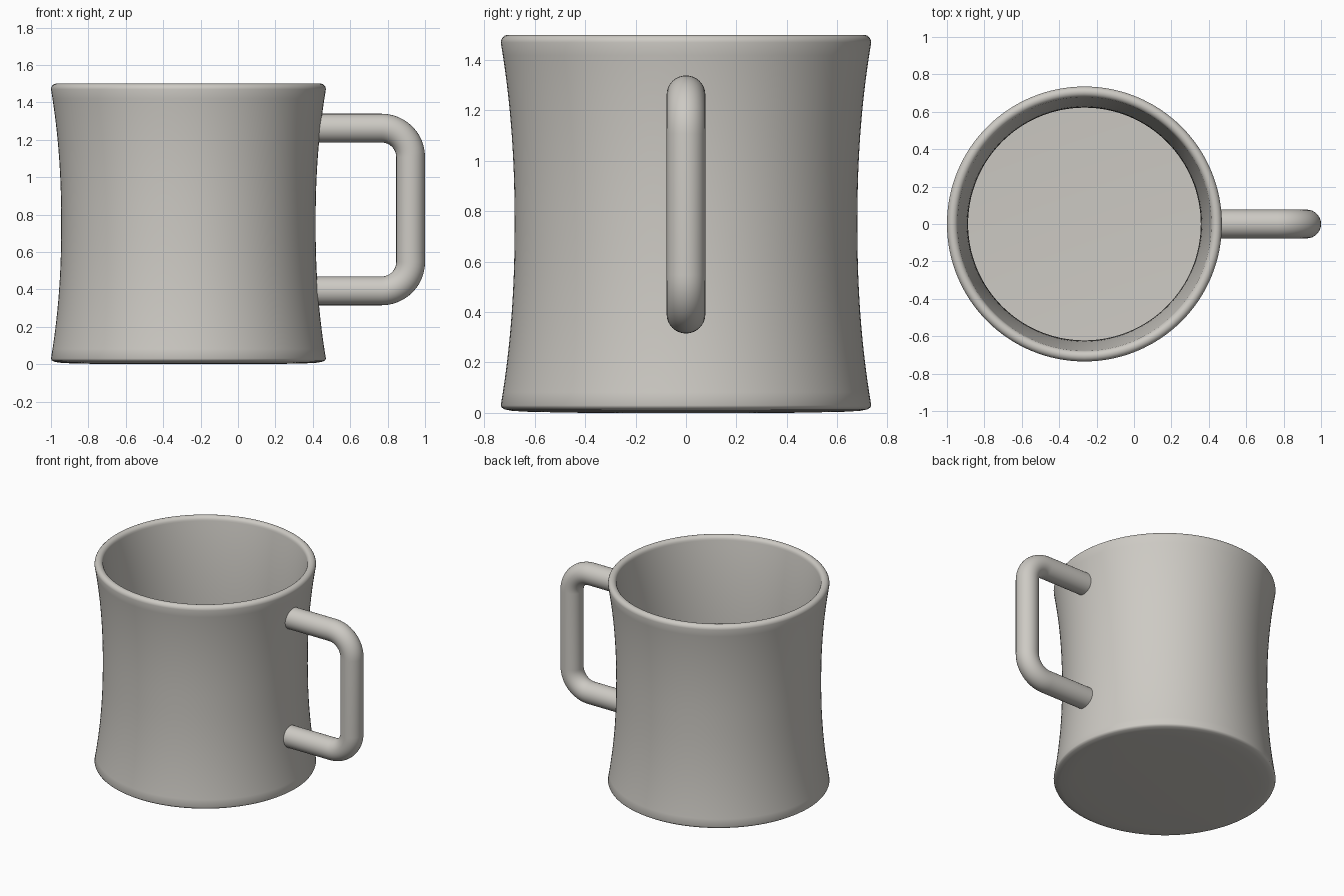
import bpy, bmesh, math
from mathutils import Vector

if "Cube" in bpy.data.objects:
    bpy.data.objects.remove(bpy.data.objects["Cube"])

CX = -0.265          # mug axis
WALL = 0.058         # wall thickness

mat = bpy.data.materials.new("warm_grey_ceramic")
mat.diffuse_color = (0.61, 0.59, 0.55, 1)
mat.use_nodes = True
mat.node_tree.nodes["Principled BSDF"].inputs["Base Color"].default_value = mat.diffuse_color


def finish(bm, name, angle):
    bmesh.ops.recalc_face_normals(bm, faces=bm.faces)
    me = bpy.data.meshes.new(name)
    bm.to_mesh(me)
    bm.free()
    me.materials.append(mat)
    ob = bpy.data.objects.new(name, me)
    bpy.context.collection.objects.link(ob)
    bpy.ops.object.select_all(action='DESELECT')
    ob.select_set(True)
    bpy.context.view_layer.objects.active = ob
    bpy.ops.object.shade_smooth_by_angle(angle=math.radians(angle))
    return ob


def skin(bm, rings):
    """Bridge consecutive closed rings of vertices with quads."""
    for a, b in zip(rings, rings[1:]):
        n = len(a)
        for i in range(n):
            j = (i + 1) % n
            bm.faces.new((a[i], a[j], b[j], b[i]))


def radius(z):
    """Waisted outer wall."""
    return 0.68 + 0.055 * abs((z - 0.75) / 0.72) ** 2.2


# Mug body: softly rounded base, waisted wall, rounded rim, inner wall, floor
zs = [0.03 + 1.44 * i / 28 for i in range(29)]
profile = [(0.40, 0.0), (0.62, 0.004), (0.69, 0.008), (0.72, 0.014), (0.731, 0.021)]
profile += [(radius(z), z) for z in zs]
mid = radius(1.47) - WALL / 2
for k in range(1, 9):
    a = math.pi * k / 9
    profile.append((mid + WALL / 2 * math.cos(a), 1.47 + 0.03 * math.sin(a)))
profile += [(radius(z) - WALL, z) for z in reversed(zs) if z > 0.11]
profile += [(0.665, 0.085), (0.65, 0.072), (0.62, 0.07)]

SEG = 128
bm = bmesh.new()
rings = [[bm.verts.new((CX + r * math.cos(2 * math.pi * i / SEG),
                        r * math.sin(2 * math.pi * i / SEG), z))
          for i in range(SEG)] for r, z in profile]
skin(bm, rings)
bm.faces.new(rings[0])
bm.faces.new(rings[-1])
finish(bm, "mug_body", 45)

# Handle: round tube swept along a C with two rounded corners
TUBE, BEND = 0.077, 0.155
X0, X1, Z0, Z1 = 0.395, 0.923, 0.392, 1.262
path = [(Vector((X0, 0, Z1)), math.pi / 2)]
for cz, start in ((Z1 - BEND, math.pi / 2), (Z0 + BEND, 0.0)):
    for k in range(13):
        a = start - math.pi / 2 * k / 12
        path.append((Vector((X1 - BEND + BEND * math.cos(a), 0,
                             cz + BEND * math.sin(a))), a))
path.append((Vector((X0, 0, Z0)), -math.pi / 2))

bm = bmesh.new()
rings = []
for p, a in path:
    out = Vector((math.cos(a), 0, math.sin(a)))
    rings.append([bm.verts.new(p + TUBE * (out * math.cos(t) + Vector((0, math.sin(t), 0))))
                  for t in (2 * math.pi * i / 32 for i in range(32))])
skin(bm, rings)
bm.faces.new(rings[0])
bm.faces.new(rings[-1])
finish(bm, "mug_handle", 45)
